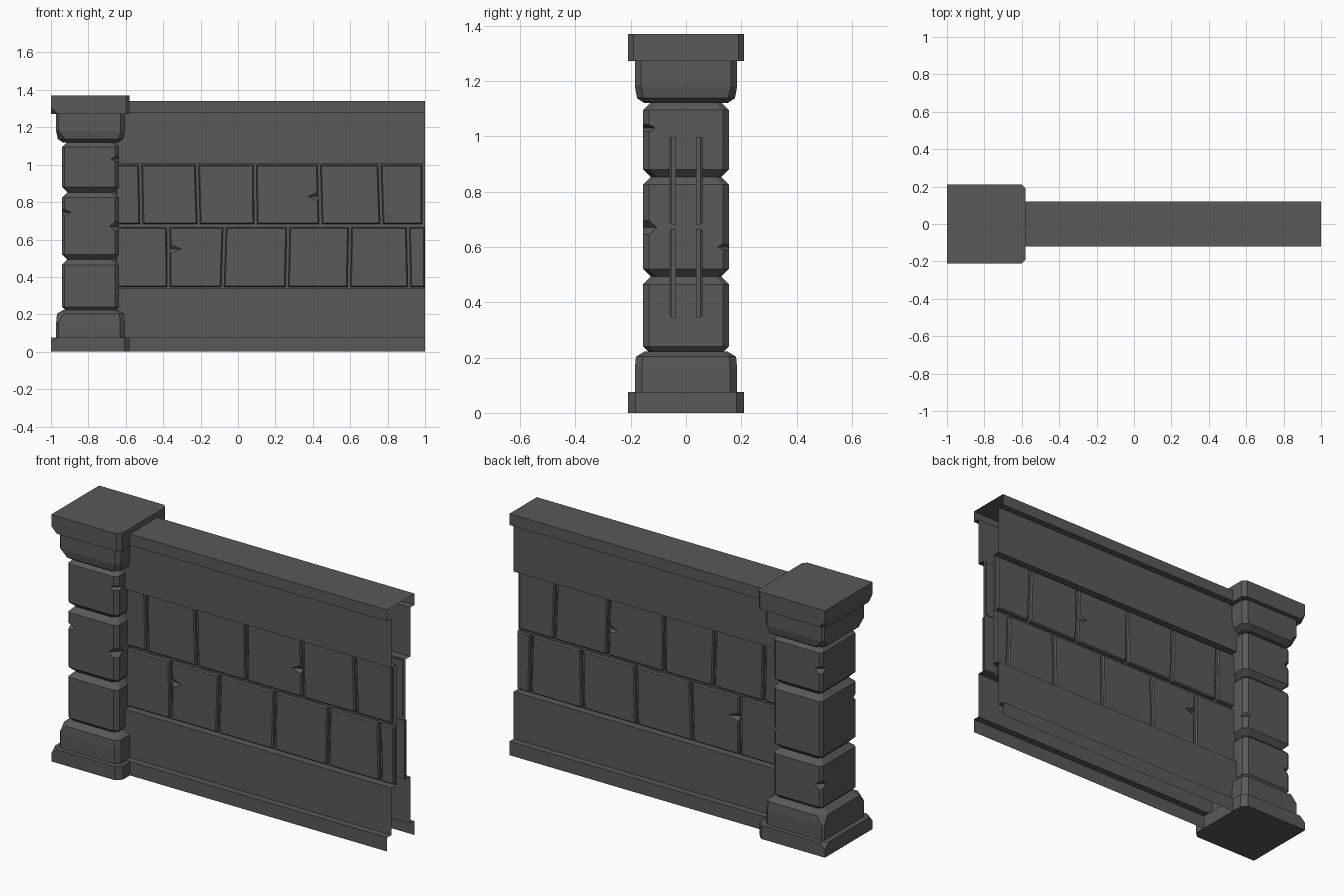
import bpy, bmesh, random
from mathutils import Vector

if "Cube" in bpy.data.objects:
    bpy.data.objects.remove(bpy.data.objects["Cube"])

random.seed(4)
stone = bpy.data.materials.new("dark grey stone")
stone.diffuse_color = (0.1, 0.1, 0.1, 1)
stone.use_nodes = True
stone.node_tree.nodes["Principled BSDF"].inputs["Base Color"].default_value = stone.diffuse_color


def make_object(name, bm):
    me = bpy.data.meshes.new(name)
    bm.to_mesh(me)
    bm.free()
    me.materials.append(stone)
    ob = bpy.data.objects.new(name, me)
    bpy.context.collection.objects.link(ob)
    return ob


def loft(bm, rings):
    """Closed solid through rings of equal point count."""
    vs = [[bm.verts.new(p) for p in r] for r in rings]
    n = len(rings[0])
    for a, b in zip(vs, vs[1:]):
        for i in range(n):
            j = (i + 1) % n
            bm.faces.new((a[i], a[j], b[j], b[i]))
    bm.faces.new(vs[0])
    bm.faces.new(vs[-1])
    bmesh.ops.recalc_face_normals(bm, faces=bm.faces)


def apply_modifiers(ob):
    dg = bpy.context.evaluated_depsgraph_get()
    me = bpy.data.meshes.new_from_object(ob.evaluated_get(dg))
    ob.modifiers.clear()
    ob.data = me


def chip(ob, chips):
    """Cut chipped notches: (centre, radii, share of radius on the blunt x side)."""
    bm = bmesh.new()
    for c, r, blunt in chips:
        c = Vector(c)
        tips = [(r[0], 0, 0), (-r[0] * blunt, 0, 0), (0, r[1], 0), (0, -r[1], 0),
                (0, 0, abs(r[2])), (0, 0, -abs(r[2]))]
        v = [bm.verts.new(c + Vector(t)) for t in tips]
        for a in (0, 1):
            for b in (2, 3):
                for d in (4, 5):
                    bm.faces.new((v[a], v[b], v[d]))
    bmesh.ops.recalc_face_normals(bm, faces=bm.faces)
    cutter = make_object("chip_cutter", bm)
    cutter.hide_render = True
    m = ob.modifiers.new("chips", 'BOOLEAN')
    m.operation = 'DIFFERENCE'
    m.solver = 'EXACT'
    m.object = cutter
    apply_modifiers(ob)
    bpy.data.objects.remove(cutter)


# Pillar stones: octagonal rings (z, inset, left corner cut, right corner cut)
def pillar_stone(name, x0, x1, hy, rings, chips=()):
    def ring(z, i, cl, cr):
        a, b, h = x0 + i, x1 - i, hy - i
        return [(a + cl, -h, z), (b - cr, -h, z), (b, -h + cr, z), (b, h - cr, z),
                (b - cr, h, z), (a + cl, h, z), (a, h - cl, z), (a, -h + cl, z)]
    bm = bmesh.new()
    loft(bm, [ring(*r) for r in rings])
    ob = make_object(name, bm)
    if chips:
        chip(ob, chips)
    return ob


pillar_stone("pillar_plinth", -1, -0.58, 0.21,
             [(0, 0, .001, .028), (0.045, 0, .001, .028), (0.075, 0, .035, .028)])
pillar_stone("pillar_foot", -0.972, -0.605, 0.185,
             [(0.07, 0, .012, .025), (0.16, 0, .012, .025), (0.203, 0.004, .04, .025),
              (0.222, 0.035, .03, .025)])
pillar_stone("pillar_capital", -0.972, -0.605, 0.185,
             [(1.12, 0.035, .03, .025), (1.138, 0.008, .04, .025), (1.18, 0, .012, .022),
              (1.275, 0, .012, .022)])
pillar_stone("pillar_cap", -1, -0.58, 0.21,
             [(1.272, 0, .035, .02), (1.305, 0, .001, .02), (1.37, 0, .001, .02)])

L, R, H = -0.94, -0.635, 0.155
blocks = [("lower", 0.21, 0.495, [((L, H, 0.36), (.04, .04, .03), 1)]),
          ("middle", 0.49, 0.855, [((R, -H, 0.67), (.05, .05, .045), 1),
                                   ((L, -H, 0.745), (.05, .03, .025), 1),
                                   ((R, H, 0.60), (.04, .04, .025), 1)]),
          ("upper", 0.85, 1.125, [((R, -H, 1.03), (.045, .045, .025), 1),
                                  ((L, H, 1.0), (.04, .04, .03), 1)])]
for name, z0, z1, chips in blocks:
    pillar_stone("pillar_block_" + name, L, R, H,
                 [(z0, 0.03, .015, .022), (z0 + 0.03, 0, .012, .022),
                  (z1 - 0.03, 0, .012, .022), (z1, 0.03, .015, .022)], chips)

# Wall shell: one open profile, hollow with an open end and underside
half = [(0.12, 0), (0.12, 0.077), (0.083, 0.077), (0.083, 0.338), (0.04, 0.338),
        (0.04, 1.005), (0.083, 1.005), (0.083, 1.277), (0.12, 1.277), (0.12, 1.34)]
profile = [(-y, z) for y, z in half] + half[::-1]
bm = bmesh.new()
ends = [[bm.verts.new((x, y, z)) for y, z in profile] for x in (-0.66, 1)]
for i in range(len(profile) - 1):
    bm.faces.new((ends[0][i], ends[1][i], ends[1][i + 1], ends[0][i + 1]))
make_object("wall_shell", bm)

# Bricks: two staggered rows of bevelled plates with slightly leaning joints
rows = [(0.682, 0.998, [-0.66, -0.52, -0.215, 0.092, 0.437, 0.762, 0.992]),
        (0.345, 0.665, [-0.66, -0.372, -0.077, 0.265, 0.596, 0.912, 1.006])]
bm = bmesh.new()
for z0, z1, joints in rows:
    lean = [0] + [random.uniform(-.006, .006) for _ in joints[2:]] + [0]
    for k in range(len(joints) - 1):
        def outline(y, i):
            a, b = joints[k] + .008 + i, joints[k + 1] - .008 - i
            p, q = lean[k], lean[k + 1]
            return [(a - p, y, z0 + i), (b - q, y, z0 + i), (b + q, y, z1 - i), (a + p, y, z1 - i)]
        loft(bm, [outline(-0.036, 0), outline(-0.053, 0), outline(-0.06, 0.006)])
bricks = make_object("wall_bricks", bm)
chip(bricks, [((-0.366, -0.06, 0.55), (.062, .022, .026), 0.1),
              ((0.432, -0.06, 0.83), (-.058, .022, .026), 0.1)])
bricks.modifiers.new("back_side", 'MIRROR').use_axis = (False, True, False)
apply_modifiers(bricks)
